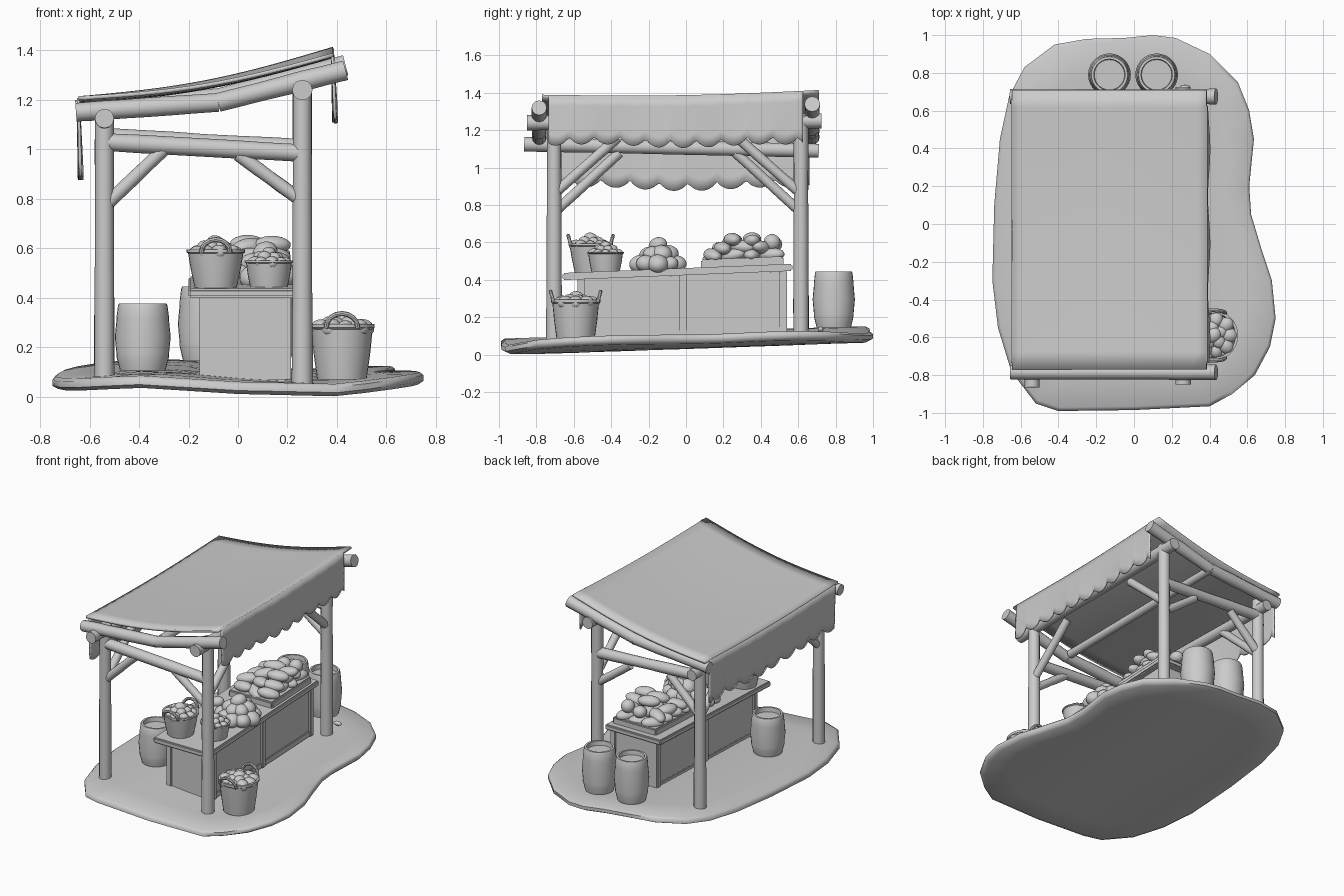
import bpy, bmesh, math, random
from mathutils import Vector, Matrix

if "Cube" in bpy.data.objects:
    bpy.data.objects.remove(bpy.data.objects["Cube"])

random.seed(4)
grey = bpy.data.materials.new("clay grey")
grey.diffuse_color = (0.6, 0.6, 0.6, 1)
grey.use_nodes = True
grey.node_tree.nodes["Principled BSDF"].inputs["Base Color"].default_value = grey.diffuse_color


def finish(name, bm, angle=40):
    bmesh.ops.recalc_face_normals(bm, faces=bm.faces)
    me = bpy.data.meshes.new(name)
    bm.to_mesh(me)
    bm.free()
    ob = bpy.data.objects.new(name, me)
    bpy.context.collection.objects.link(ob)
    me.materials.append(grey)
    bpy.ops.object.select_all(action='DESELECT')
    ob.select_set(True)
    bpy.context.view_layer.objects.active = ob
    bpy.ops.object.shade_smooth_by_angle(angle=math.radians(angle))
    return ob


def ground_z(x, y):
    return 0.1 + 0.035 * y - 0.02 * math.cos((x - 0.25) * math.tau / 1.2)


def log(name, p, q, r, r2=None):
    # slightly knotty round timber between two points
    p, q = Vector(p), Vector(q)
    d = q - p
    rot = d.to_track_quat('Z', 'Y')
    bm = bmesh.new()
    rings = []
    for i in range(7):
        t = i / 6
        rad = (r + ((r2 or r) - r) * t) * random.uniform(0.96, 1.04)
        rings.append([bm.verts.new(p + d * t + rot @ Vector((
            rad * math.cos(a * math.tau / 12), rad * math.sin(a * math.tau / 12), 0)))
            for a in range(12)])
    for a, b in zip(rings, rings[1:]):
        for i in range(12):
            bm.faces.new((a[i], a[(i + 1) % 12], b[(i + 1) % 12], b[i]))
    bm.faces.new(rings[0])
    bm.faces.new(rings[-1])
    return finish(name, bm)


def box(name, lo, hi, rise=0.0, bevel=0.008):
    # box whose height climbs with y by the given slope
    bm = bmesh.new()
    bmesh.ops.create_cube(bm, size=1)
    for v in bm.verts:
        v.co = Vector([lo[i] + (v.co[i] + 0.5) * (hi[i] - lo[i]) for i in range(3)])
        v.co.z += rise * v.co.y
    bmesh.ops.bevel(bm, geom=bm.edges[:], offset=bevel, segments=2, affect='EDGES')
    return finish(name, bm)


def lathe(name, profile, at, n=28):
    bm = bmesh.new()
    rings = [[bm.verts.new((at[0] + r * math.cos(i * math.tau / n),
                            at[1] + r * math.sin(i * math.tau / n), at[2] + z))
              for i in range(n)] for r, z in profile]
    for a, b in zip(rings, rings[1:]):
        for i in range(n):
            bm.faces.new((a[i], a[(i + 1) % n], b[(i + 1) % n], b[i]))
    bm.faces.new(rings[0])
    bm.faces.new(rings[-1])
    return finish(name, bm)


def lumps(name, items):
    # rounded goods: each is (centre, radii, spin, tilt)
    bm = bmesh.new()
    for c, s, spin, tilt in items:
        m = (Matrix.Translation(c) @ Matrix.Rotation(spin, 4, 'Z') @
             Matrix.Rotation(tilt, 4, 'Y') @ Matrix.Diagonal((*s, 1)))
        bmesh.ops.create_icosphere(bm, subdivisions=3, radius=1, matrix=m)
    return finish(name, bm, 60)


def heap(name, at, radius, height, size, layers=(9, 5, 1)):
    items = []
    for k, n in enumerate(layers):
        rr = radius * (1 - k / (len(layers) - 1))
        for i in range(n):
            a = i * math.tau / n + k * 0.4
            s = size * random.uniform(0.9, 1.15)
            items.append((Vector((at[0] + rr * math.cos(a), at[1] + rr * math.sin(a),
                                  at[2] + height * k / (len(layers) - 1))),
                          (s * 1.15, s, s * 0.9), a, random.uniform(-.4, .4)))
    return lumps(name, items)


def basket(name, at, r0, r1, h, top, handles=True):
    lathe(name, [(r0, 0), (r0 + (r1 - r0) * .55, h * .5), (r1 * .97, h * .9),
                 (r1 * 1.03, h * .93), (r1 * 1.03, h), (r1 * .92, h),
                 (r1 * .88, h * .8)], at)
    heap(name + "_produce", (at[0], at[1], at[2] + h * .93), r1 * .68,
         top - h - r1 * .2, r1 * .27)
    if handles:
        for s in (-1, 1):
            bm = bmesh.new()
            pts = [Vector((at[0] + r1 * .5 * math.cos(t * math.pi / 8),
                           at[1] + s * r1 * (.92 + .12 * math.sin(t * math.pi / 8)),
                           at[2] + h * .93 + r1 * .45 * math.sin(t * math.pi / 8)))
                   for t in range(9)]
            for a, b in zip(pts, pts[1:]):
                d = b - a
                m = Matrix.Translation((a + b) / 2) @ d.to_track_quat('Z', 'Y').to_matrix().to_4x4()
                bmesh.ops.create_cone(bm, cap_ends=True, segments=8, radius1=.01,
                                      radius2=.01, depth=d.length * 1.15, matrix=m)
            finish(name + "_handle", bm)


# ground slab with wavy outline
outline = [(-.75, -.3), (-.74, .1), (-.71, .45), (-.66, .68), (-.58, .83), (-.42, .95),
           (-.25, .98), (-.05, .985), (.1, 1), (.22, .985), (.4, .9), (.55, .75), (.61, .6),
           (.635, .45), (.61, .2), (.62, .05), (.68, -.15), (.73, -.3), (.75, -.5),
           (.72, -.65), (.64, -.8), (.52, -.9), (.4, -.965), (0, -.985), (-.4, -.99),
           (-.52, -.95), (-.65, -.78), (-.72, -.55)]
bm = bmesh.new()
rings = []
for k, drop in [(.2, 0), (.4, 0), (.6, 0), (.8, 0), (.98, 0), (1, .012), (1, .035), (.97, .05),
                (.8, .05), (.6, .05), (.4, .05), (.2, .05)]:
    rings.append([bm.verts.new((x * k, y * k, ground_z(x * k, y * k) - drop)) for x, y in outline])
for a, b in zip(rings, rings[1:]):
    for i in range(len(outline)):
        j = (i + 1) % len(outline)
        bm.faces.new((a[i], a[j], b[j], b[i]))
bm.faces.new(rings[0])
bm.faces.new(rings[-1])
finish("ground", bm, 60)

# posts, cross beams and braces
LX, RX, FY, BY = -.54, .26, -.705, .615
for side, y in (("front", FY), ("back", BY)):
    up = 0 if y < 0 else .02
    log(side + "_left_post", (LX, y, ground_z(LX, y) - .02), (LX, y, 1.16), .041, .038)
    log(side + "_right_post", (RX, y, ground_z(RX, y) - .02), (RX, y, 1.28), .042, .038)
    log(side + "_cross_beam", (LX, y, 1.03 + up), (RX, y, .985 + up), .036)
    log(side + "_left_brace", (LX, y, .77), (-.3, y, 1.0), .027)
    log(side + "_right_brace", (RX, y, .79), (0, y, .98), .027)
    ry = -.785 if y < 0 else .675
    pts = [(-.655, ry, 1.15 + up / 2), (-.08, ry, 1.19 + up), (.435, ry, 1.32 + up)]
    log(side + "_rafter_low", pts[0], pts[1], .038)
    log(side + "_rafter_high", pts[1], pts[2], .038, .042)
    s = 1 if y < 0 else -1
    log(side + "_right_side_brace", (RX, y, .86), (RX, y + s * .34, 1.16), .027)
    log(side + "_left_side_brace", (LX, y, .76), (LX, y + s * .35, 1.08), .027)
log("left_purlin", (LX, -.865, 1.125), (LX, .71, 1.09), .038)
log("right_purlin", (RX, -.85, 1.24), (RX, .725, 1.25), .04)
log("middle_purlin", (-.08, -.74, 1.19), (-.08, .69, 1.2), .028)


# sagging cloth roof
def roof_z(u, v):
    sag = .035 * math.sin(math.pi * u) + .015 * math.sin(math.pi * v)
    return 1.195 + .175 * u + .025 * v * u - sag + .012


def sheet(name, f, nu, nv, thick):
    bm = bmesh.new()
    g = [[bm.verts.new(f(i / nu, j / nv)) for j in range(nv + 1)] for i in range(nu + 1)]
    for i in range(nu):
        for j in range(nv):
            bm.faces.new((g[i][j], g[i + 1][j], g[i + 1][j + 1], g[i][j + 1]))
    ob = finish(name, bm, 50)
    mod = ob.modifiers.new("thickness", 'SOLIDIFY')
    mod.thickness, mod.offset = thick, 0
    return ob


sheet("cloth_roof", lambda u, v: (-.645 + 1.03 * u, -.77 + 1.48 * v, roof_z(u, v)), 16, 16, .016)


# hanging valances with pointed scallops
def valance(name, x, lean, u_edge, bottom, y0, y1, teeth):
    def f(u, v):
        tooth = abs(math.sin(math.pi * teeth * v + .6)) ** .7
        low = bottom + .01 * math.sin(9 * v) + .045 * (1 - tooth)
        top = roof_z(u_edge, v)
        wave = .006 * math.sin(17 * v) * u
        return (x + lean * u + wave, y0 + (y1 - y0) * v, top + (low - top) * u)
    sheet(name, f, 5, 96, .012)


valance("right_valance", .382, .01, 1, 1.115, -.735, .625, 10)
valance("left_valance", -.645, .008, 0, .885, -.735, .66, 9)

# counter with slab top, panels and corner battens
box("counter_body", (-.14, -.57, .08), (.2, .53, .43), .035)
box("counter_top", (-.2, -.66, .425), (.235, .57, .463), .04)
for y in (-.58, -.035, .5):
    for x in (-.155, .175):
        box("counter_batten", (x, y, .09), (x + .04, y + .04, .43), .035, .005)
for x in (-.145, .19):
    box("counter_skirting", (x, -.56, .09), (x + .018, .52, .13), .035, .004)

# barrels with recessed tops
for name, x, y, h in (("left_barrel", -.385, -.36, .27), ("rear_barrel_a", -.13, .79, .3),
                      ("rear_barrel_b", .12, .79, .3)):
    lathe(name, [(.092, 0), (.106, h * .2), (.106, h * .24), (.113, h * .5), (.106, h * .76),
                 (.106, h * .8), (.1, h * .97), (.096, h), (.083, h), (.08, h - .03)],
          (x, y, ground_z(x, y) if y < 0 else .145))

# produce baskets
basket("ground_basket", (.42, -.59, .07), .1, .128, .225, .275)
basket("counter_basket", (-.09, -.51, .44), .085, .115, .155, .215)
basket("small_basket", (.125, -.43, .44), .075, .095, .11, .17, False)

# leafy heap in the middle of the counter
heap("leafy_heap", (.11, -.15, .485), .095, .1, .05, (9, 6, 1))
heap("counter_fruit", (-.07, -.13, .48), .05, .04, .035, (5, 1))

# shallow crate piled with loaves
box("loaf_crate", (-.13, .08, .455), (.21, .52, .505), .04)
loaves = []
for k, n in enumerate((4, 3, 2)):
    for i in range(n):
        for x in (-.06, .04, .14):
            y = .3 + (i - (n - 1) / 2) * .105
            if k == 2 and x < 0:
                continue
            loaves.append((Vector((x, y, .525 + .042 * k + random.uniform(-.01, .01))),
                           (.075, .045, .036), random.uniform(-.6, .6) + 1.57 * (i % 2) * .4,
                           random.uniform(-.25, .25)))
lumps("loaves", loaves)
lumps("round_loaves", [(Vector((.13, .46, .6)), (.045, .045, .045), 0, 0),
                       (Vector((.03, .47, .59)), (.045, .045, .04), 0, 0)])

# scraps on the ground behind
lumps("ground_scrap", [(Vector((-.29, .85, .135)), (.06, .025, .012), .3, 0),
                       (Vector((-.25, .88, .135)), (.04, .015, .012), .1, 0),
                       (Vector((.27, .72, .135)), (.03, .015, .015), 0, 0)])
